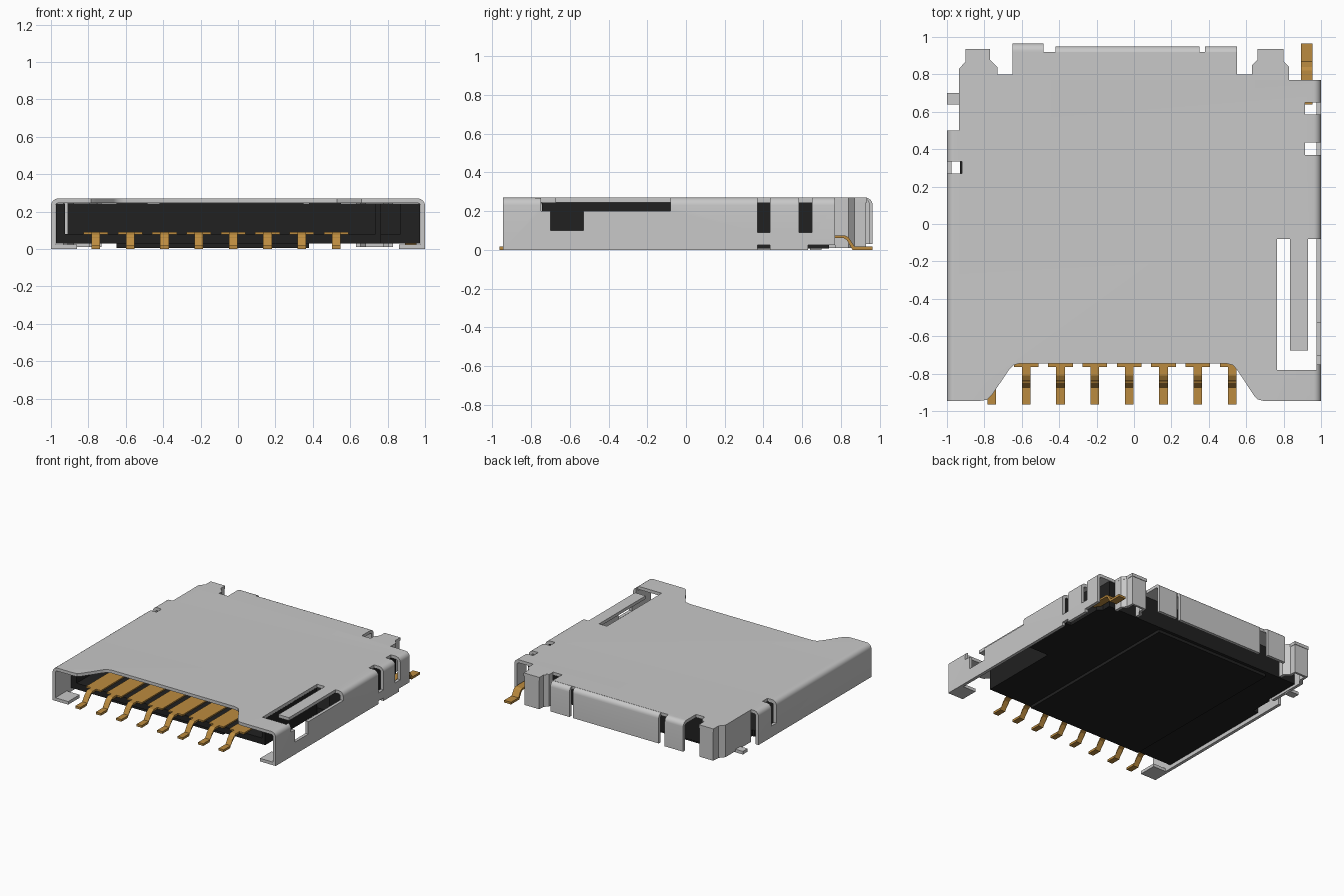
import bpy, bmesh, math

if "Cube" in bpy.data.objects:
    bpy.data.objects.remove(bpy.data.objects["Cube"])


def material(name, rgb):
    m = bpy.data.materials.new(name)
    m.diffuse_color = (*rgb, 1)
    m.use_nodes = True
    m.node_tree.nodes["Principled BSDF"].inputs["Base Color"].default_value = m.diffuse_color
    return m


STEEL = material("light steel", (0.58, 0.58, 0.58))
BLACK = material("black plastic", (0.015, 0.015, 0.015))
GOLD = material("gold", (0.50, 0.26, 0.05))


def finish(name, bm, mat):
    bmesh.ops.recalc_face_normals(bm, faces=bm.faces[:])
    me = bpy.data.meshes.new(name)
    bm.to_mesh(me)
    bm.free()
    ob = bpy.data.objects.new(name, me)
    bpy.context.collection.objects.link(ob)
    if mat:
        me.materials.append(mat)
    return ob


def prism(name, pts, axis, lo, hi, mat):
    """Extrude a 2D outline along x (pts = y,z), y (pts = x,z) or z (pts = x,y)."""
    bm = bmesh.new()

    def place(p, t):
        return {"x": (t, p[0], p[1]), "y": (p[0], t, p[1]), "z": (p[0], p[1], t)}[axis]
    a = [bm.verts.new(place(p, lo)) for p in pts]
    b = [bm.verts.new(place(p, hi)) for p in pts]
    bm.faces.new(a)
    bm.faces.new(b)
    for i in range(len(pts)):
        j = (i + 1) % len(pts)
        bm.faces.new((a[i], a[j], b[j], b[i]))
    return finish(name, bm, mat)


def box(name, x0, x1, y0, y1, z0, z1, mat):
    return prism(name, [(x0, y0), (x1, y0), (x1, y1), (x0, y1)], "z", z0, z1, mat)


def arc(cx, cy, r, a0, a1, n=6):
    return [(cx + r * math.cos(math.radians(a0 + (a1 - a0) * i / n)),
             cy + r * math.sin(math.radians(a0 + (a1 - a0) * i / n))) for i in range(n + 1)]


def smooth(ob):
    bpy.ops.object.select_all(action='DESELECT')
    ob.select_set(True)
    bpy.context.view_layer.objects.active = ob
    bpy.ops.object.shade_smooth_by_angle(angle=math.radians(30))


def cut(ob, cutter):
    mod = ob.modifiers.new("cut", 'BOOLEAN')
    mod.operation, mod.solver, mod.object = 'DIFFERENCE', 'EXACT', cutter
    bpy.context.view_layer.objects.active = ob
    bpy.ops.object.modifier_apply(modifier=mod.name)
    bpy.data.objects.remove(cutter)


def ribbon(name, path, z0, z1):
    """Thin upright sheet wall following a plan path."""
    bm = bmesh.new()
    low = [bm.verts.new((x, y, z0)) for x, y in path]
    top = [bm.verts.new((x, y, z1)) for x, y in path]
    for i in range(len(path) - 1):
        bm.faces.new((low[i], low[i + 1], top[i + 1], top[i]))
    ob = finish(name, bm, STEEL)
    mod = ob.modifiers.new("sheet", 'SOLIDIFY')
    mod.thickness, mod.offset = T, 0
    return ob


T, H = 0.025, 0.27          # sheet thickness, shell height

# Metal shell: folded U section with rounded shoulders
r = 0.04
outer = [(1, 0)] + arc(1 - r, H - r, r, 0, 90) + arc(-1 + r, H - r, r, 90, 180) + [(-1, 0)]
inner = [(-1 + T, 0)] + arc(-1 + r, H - r, r - T, 180, 90) + arc(1 - r, H - r, r - T, 90, 0) + [(1 - T, 0)]
shell = prism("metal_shell", outer + inner, "y", -0.945, 0.77, STEEL)

# Front recess over the contacts
cut(shell, prism("c", [(-0.82, -1.1), (-0.82, -0.945), (-0.785, -0.94), (-0.76, -0.915), (-0.665, -0.775),
                       (-0.645, -0.755), (-0.61, -0.745), (0.49, -0.745), (0.53, -0.755), (0.555, -0.785),
                       (0.64, -0.915), (0.66, -0.938), (0.69, -0.945), (0.69, -1.1)], "z", 0.2, 0.4, None))
# Shell openings: x0, x1, y0, y1, z0, z1
for c in [(0.765, 0.835, -0.78, -0.08, 0.2, 0.4), (0.93, 1.1, -0.75, -0.08, 0.2, 0.4),
          (0.765, 0.975, -0.78, -0.675, 0.2, 0.4), (0.96, 1.1, -0.70, -0.53, 0.1, 0.25),
          (0.915, 1.1, 0.37, 0.435, 0.09, 0.4), (0.915, 1.1, 0.585, 0.65, 0.09, 0.4),
          (0.95, 1.1, 0.37, 0.435, -0.1, 0.025), (0.95, 1.1, 0.63, 0.8, -0.1, 0.025),
          (-1.1, -0.92, 0.27, 0.335, 0.09, 0.4), (-1.1, -0.935, 0.5, 0.9, -0.1, 0.4)]:
    cut(shell, box("c", *c, None))
smooth(shell)

# Rear part of the top plate
prism("rear_top_plate", [(-0.935, 0.77), (-0.935, 0.83), (-0.90, 0.87), (-0.90, 0.935), (-0.77, 0.935),
                         (-0.77, 0.87), (-0.73, 0.83), (-0.73, 0.80), (-0.65, 0.80), (-0.65, 0.92),
                         (0.55, 0.92), (0.55, 0.80), (0.63, 0.80), (0.63, 0.84), (0.66, 0.87),
                         (0.66, 0.935), (0.80, 0.935), (0.80, 0.87), (0.83, 0.84), (0.83, 0.77)],
      "z", H - T, H, STEEL)

# Rear flaps: rounded L sections hanging from the top plate
for name, x0, x1, y in [("rear_flap_left", -0.65, -0.485, 0.965), ("rear_flap_middle", -0.42, 0.35, 0.95),
                        ("rear_flap_right", 0.38, 0.55, 0.95)]:
    pts = [(0.90, H)] + arc(y - r, H - r, r, 90, 0) + [(y, 0.03), (y - T, 0.03)]
    pts += arc(y - r, H - r, r - T, 0, 90) + [(0.90, H - T)]
    smooth(prism(name, pts, "x", x0, x1, STEEL))

# Folded corner walls at the rear
h = T / 2
ribbon("corner_wall_right", [(0.83 - h, 0.77), (0.83 - h, 0.835), (0.80 - h, 0.865), (0.80 - h, 0.935 - h),
                             (0.66 + h, 0.935 - h), (0.66 + h, 0.875), (0.63 + h, 0.845), (0.63 + h, 0.80)],
       0.01, H - 0.001)
ribbon("corner_wall_left", [(-0.935 + h, 0.50), (-0.935 + h, 0.825), (-0.90 + h, 0.865), (-0.90 + h, 0.935 - h),
                            (-0.77 - h, 0.935 - h), (-0.77 - h, 0.875), (-0.73 - h, 0.835), (-0.73 - h, 0.80)],
       0.01, H - 0.001)

# Solder feet folded at the bottom of the shell
box("front_foot_left", -0.99, -0.86, -0.945, -0.80, 0, T, STEEL)
box("front_foot_right", 0.86, 0.99, -0.945, -0.80, 0, T, STEEL)
box("side_foot_left", -1, -0.915, 0.64, 0.70, 0, T, STEEL)

# Plastic body: floor, raised rims and back wall
prism("body_floor", [(-0.93, -0.745), (0.765, -0.745), (0.765, -0.08), (0.915, -0.08), (0.915, 0.66),
                     (0.80, 0.76), (-0.91, 0.76), (-0.91, 0.45), (-0.93, 0.45)], "z", 0.03, 0.08, BLACK)
box("body_floor_pad", -0.65, 0.38, -0.73, 0.74, 0.006, 0.03, BLACK)
box("body_rim_left", -0.974, -0.925, -0.745, 0.265, 0.03, 0.244, BLACK)
box("body_rim_right_front", 0.735, 0.765, -0.745, -0.08, 0.03, 0.244, BLACK)
box("body_rim_right_middle", 0.915, 0.974, -0.08, 0.365, 0.03, 0.244, BLACK)
box("body_rim_right_rear", 0.87, 0.915, -0.08, 0.66, 0.03, 0.244, BLACK)
box("body_back_wall", -0.908, 0.88, 0.60, 0.765, 0.03, 0.244, BLACK)

# Row of eight contacts: wide pad on the floor and a bent leg
leg = [(-0.74, 0.09), (-0.81, 0.09), (-0.835, 0.075), (-0.875, 0.018), (-0.965, 0.018), (-0.965, 0.0),
       (-0.885, 0.0), (-0.85, 0.06), (-0.82, 0.074), (-0.74, 0.074)]
for i in range(8):
    x = -0.76 + i * 0.1835
    box(f"contact_pad_{i + 1}", x - 0.066, x + 0.066, -0.765, -0.35, 0.077, 0.09, GOLD)
    prism(f"contact_leg_{i + 1}", leg, "x", x - 0.023, x + 0.023, GOLD)

# Switch contact at the rear right
prism("switch_contact", [(0.64, 0.075), (0.82, 0.075), (0.84, 0.065), (0.87, 0.018), (0.965, 0.018), (0.965, 0.0),
                         (0.86, 0.0), (0.83, 0.052), (0.815, 0.06), (0.64, 0.06)], "x", 0.893, 0.955, GOLD)
